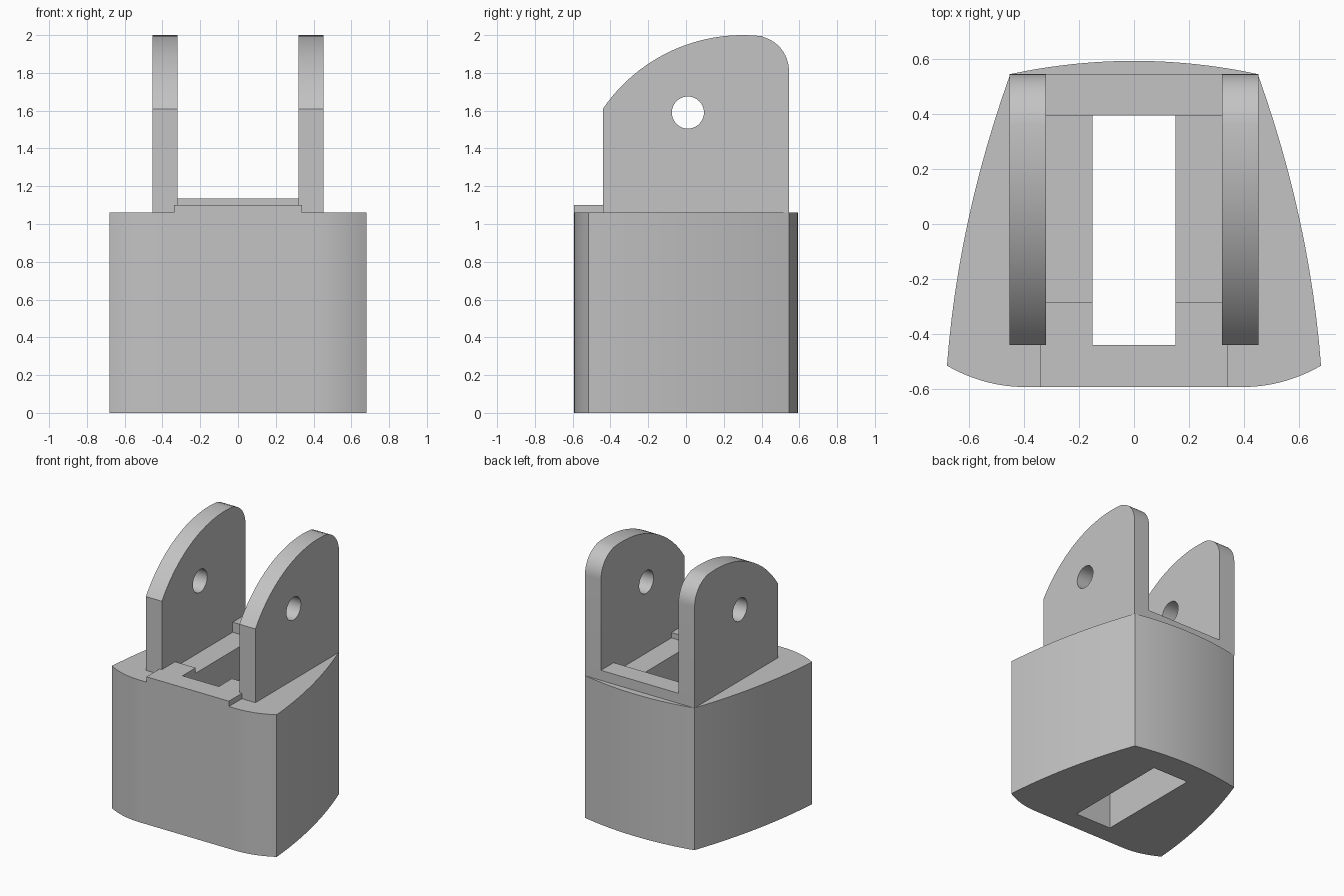
import bpy, bmesh, math

cube = bpy.data.objects.get("Cube")
if cube:
    bpy.data.objects.remove(cube, do_unlink=True)

grey = bpy.data.materials.new("light grey")
grey.use_nodes = True
grey.diffuse_color = (0.55, 0.55, 0.55, 1)
grey.node_tree.nodes["Principled BSDF"].inputs["Base Color"].default_value = (0.55, 0.55, 0.55, 1)

TOP = 1.06                      # top of the body
FRONT, BACK = -0.593, 0.545


def prism(name, outline, low, high, axis="z"):
    """Extrude a closed outline: (x, y) along z, or (y, z) along x."""
    place = (lambda a, b, h: (a, b, h)) if axis == "z" else (lambda a, b, h: (h, a, b))
    bm = bmesh.new()
    face = bm.faces.new([bm.verts.new(place(a, b, low)) for a, b in outline])
    new = bmesh.ops.extrude_face_region(bm, geom=[face])["geom"]
    shift = place(0, 0, high - low)
    bmesh.ops.translate(bm, vec=shift, verts=[v for v in new if isinstance(v, bmesh.types.BMVert)])
    bmesh.ops.recalc_face_normals(bm, faces=bm.faces)
    mesh = bpy.data.meshes.new(name)
    bm.to_mesh(mesh)
    bm.free()
    mesh.materials.append(grey)
    obj = bpy.data.objects.new(name, mesh)
    bpy.context.collection.objects.link(obj)
    return obj


def activate(obj):
    bpy.ops.object.select_all(action="DESELECT")
    obj.select_set(True)
    bpy.context.view_layer.objects.active = obj


def cut(obj, cutter):
    activate(obj)
    mod = obj.modifiers.new("cut", "BOOLEAN")
    mod.operation, mod.solver, mod.object = "DIFFERENCE", "EXACT", cutter
    bpy.ops.object.modifier_apply(modifier=mod.name)
    bpy.data.objects.remove(cutter, do_unlink=True)


def smooth(obj):
    activate(obj)
    bpy.ops.object.shade_smooth_by_angle(angle=math.radians(25))


def rect(x, y0, y1):
    return [(-x, y0), (x, y0), (x, y1), (-x, y1)]


def ellipse(cy, cz, ry, rz, a0, a1, n):
    return [(cy + ry * math.cos(a0 + (a1 - a0) * i / n),
             cz + rz * math.sin(a0 + (a1 - a0) * i / n)) for i in range(n + 1)]


# Body: rounded front corners, bowed tapering sides, bowed back
N = 12
half = []
for i in range(N):
    t = i / N
    half.append((0.38 + 0.30 * t, FRONT + 0.078 * t ** 2.2))
for i in range(N):
    t = i / N
    half.append((0.68 - 0.23 * t + 0.15 * t * (1 - t), -0.515 + 1.06 * t))
for i in range(N):
    t = i / N
    half.append((0.45 * (1 - t), BACK + 0.048 * (1 - (1 - t) ** 2)))
outline = half + [(0, 0.593)] + [(-x, y) for x, y in reversed(half)]
body = prism("body", outline, 0, TOP)
cut(body, prism("slot_cutter", rect(0.15, -0.44, 0.395), -0.1, TOP + 0.1))
smooth(body)

# Front ledge: U-shaped step around the front end of the slot
right = [(0.34, FRONT), (0.34, -0.44), (0.32, -0.44), (0.32, -0.285), (0.15, -0.285), (0.15, -0.44)]
prism("front_ledge", right + [(-x, y) for x, y in reversed(right)], TOP, 1.10)

# Rear cross bar between the lugs
prism("rear_bar", rect(0.32, 0.395, BACK), TOP, 1.135)

# Pair of lugs with a curved top and a pin hole
R, cy = 0.897, 0.30
cz = 2.0 - R
crown = ellipse(cy, cz, R, R, math.acos(0.1 / R), math.acos(-0.74 / R), 24)
corner = ellipse(0.365, 1.81, 0.18, 0.185, 0, math.acos(0.19), 12)
profile = [(-0.44, TOP), (BACK, TOP)] + corner[:-1] + crown
hole = ellipse(0.01, 1.59, 0.085, 0.085, 0, 2 * math.pi, 40)[:-1]
for side, x0 in (("left", 0.32), ("right", -0.452)):
    lug = prism(side + "_lug", profile, x0, x0 + 0.132, "x")
    cut(lug, prism("hole_cutter", hole, x0 - 0.1, x0 + 0.3, "x"))
    smooth(lug)
